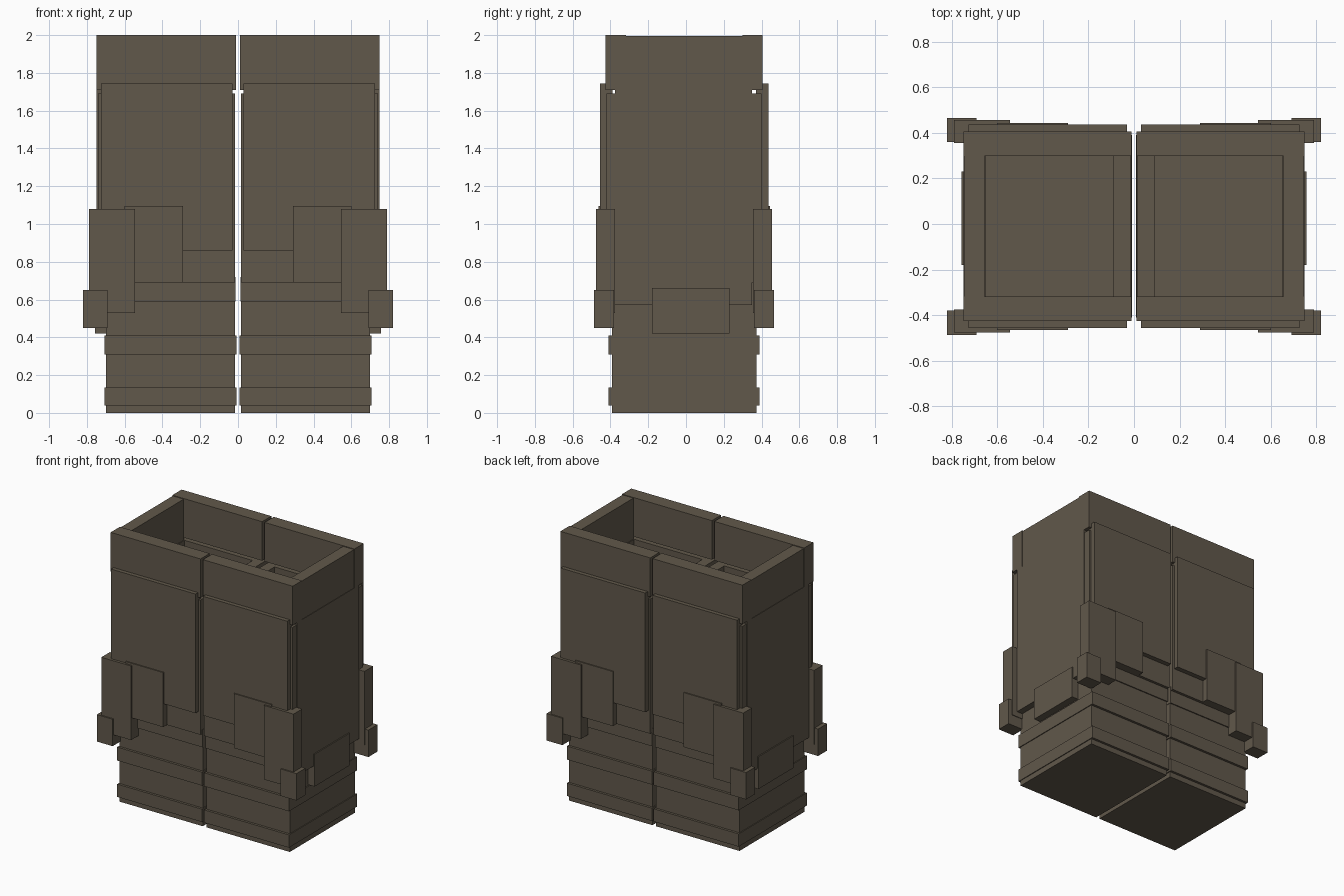
import bpy
import bmesh

# Remove the default cube
default_cube = bpy.data.objects.get("Cube")
if default_cube:
    bpy.data.objects.remove(default_cube, do_unlink=True)

# Single cloth colour
cloth = bpy.data.materials.new("dark_brown_cloth")
cloth.use_nodes = True
colour = (0.12, 0.098, 0.07, 1)
cloth.diffuse_color = colour
cloth.node_tree.nodes["Principled BSDF"].inputs["Base Color"].default_value = colour

CENTRE_Y = -0.01


def finish(name, bm):
    """Turn a bmesh of the left half into an object mirrored to the right."""
    bmesh.ops.recalc_face_normals(bm, faces=bm.faces[:])
    mesh = bpy.data.meshes.new(name)
    bm.to_mesh(mesh)
    bm.free()
    mesh.materials.append(cloth)
    obj = bpy.data.objects.new(name, mesh)
    bpy.context.scene.collection.objects.link(obj)
    mirror = obj.modifiers.new("left_and_right", "MIRROR")
    mirror.use_axis[0] = True
    mirror.use_mirror_merge = False
    return obj


def box(name, x, y, z):
    """Axis-aligned block given by its (low, high) range on each axis."""
    bm = bmesh.new()
    bmesh.ops.create_cube(bm, size=1)
    for vert in bm.verts:
        for axis, (low, high) in enumerate((x, y, z)):
            vert.co[axis] = high if vert.co[axis] > 0 else low
    return finish(name, bm)


def sleeve(name, x, half_depth, z, inner_x, inner_half_depth):
    """Rectangular tube, open at the top and the bottom."""
    bm = bmesh.new()
    rings = []
    for (left, right), depth, height in (
            (x, half_depth, z[0]), (x, half_depth, z[1]),
            (inner_x, inner_half_depth, z[1]), (inner_x, inner_half_depth, z[0])):
        corners = ((left, -depth), (right, -depth), (right, depth), (left, depth))
        rings.append([bm.verts.new((px, CENTRE_Y + py, height)) for px, py in corners])
    for index, ring in enumerate(rings):
        following = rings[(index + 1) % len(rings)]
        for side in range(4):
            nxt = (side + 1) % 4
            bm.faces.new((ring[side], ring[nxt], following[nxt], following[side]))
    return finish(name, bm)


def front_and_back(name, x, inner, outer, z):
    """Matching blocks at a distance range before and behind the centre."""
    for direction, facing in ((-1, "front"), (1, "back")):
        depths = sorted(CENTRE_Y + direction * d for d in (inner, outer))
        box(facing + "_" + name, x, depths, z)


# Hollow legs, from the hem up to the thigh
bore = dict(inner_x=(0.09, 0.65), inner_half_depth=0.31)
sleeve("shin", (0.015, 0.7), 0.382, (0, 0.69), **bore)
sleeve("knee_cuff", (0.012, 0.702), 0.39, (0.59, 0.72), **bore)
sleeve("thigh", (0.015, 0.742), 0.41, (0.69, 1.69), **bore)
box("sole", (0.03, 0.69), (-0.38, 0.36), (0, 0.04))

# Raised straps around the shin
for strap, span in (("lower", (0.04, 0.135)), ("upper", (0.31, 0.41))):
    sleeve(strap + "_strap", (0.008, 0.706), 0.4, span, **bore)

# Waistband, open in the middle
front_and_back("waistband", (0.01, 0.748), 0.308, 0.416, (1.71, 2))
box("side_waistband", (0.655, 0.745), (-0.32, 0.3), (1.69, 1.995))

# Outer side panels
box("side_panel", (0.68, 0.748), (-0.375, 0.35), (0.57, 1.71))
box("side_knee_patch", (0.68, 0.756), (-0.18, 0.23), (0.42, 0.66))

# Thigh panels and the stepped skirt plates
front_and_back("thigh_panel", (0.03, 0.725), 0.38, 0.446, (0.86, 1.745))
front_and_back("middle_skirt", (0.29, 0.6), 0.37, 0.454, (0.69, 1.095))
front_and_back("outer_skirt", (0.545, 0.79), 0.365, 0.466, (0.53, 1.08))
front_and_back("skirt_corner", (0.69, 0.82), 0.37, 0.476, (0.45, 0.65))
